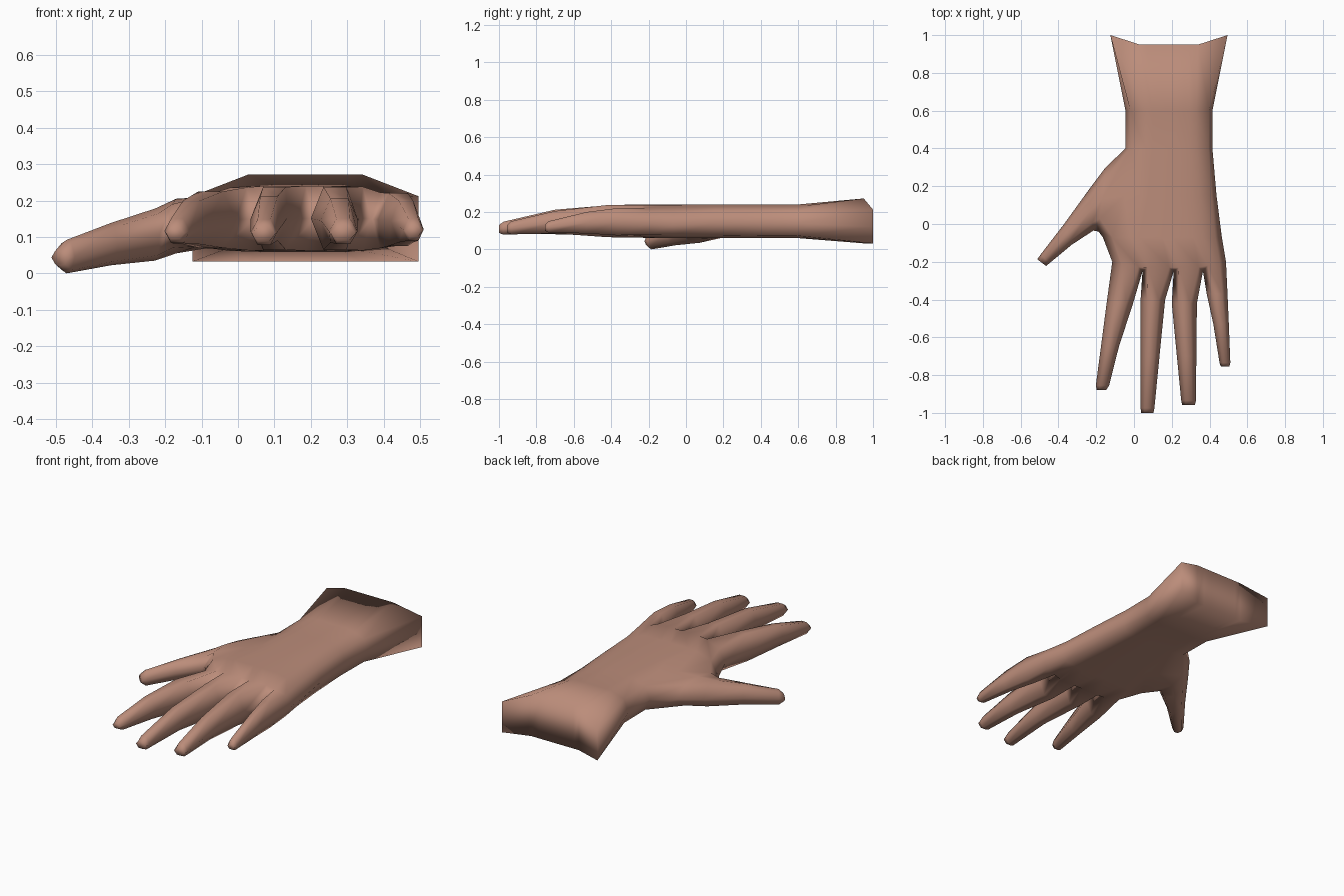
import bpy, bmesh

if "Cube" in bpy.data.objects:
    bpy.data.objects.remove(bpy.data.objects["Cube"])

skin = bpy.data.materials.new("warm skin")
skin.diffuse_color = (0.50, 0.265, 0.195, 1)
skin.use_nodes = True
skin.node_tree.nodes["Principled BSDF"].inputs["Base Color"].default_value = skin.diffuse_color

bm = bmesh.new()


def vert(x, y, z):
    return bm.verts.new((x, y, z))


def bridge(a, b, skip=()):
    """Join two rings of equal length with quads."""
    n = len(a)
    for i in range(n):
        if i not in skip:
            j = (i + 1) % n
            bm.faces.new((a[i], a[j], b[j], b[i]))


# Positions of the finger columns across the hand, at the cuff and knuckles
CUFF = [0, .25, .31, .50, .585, .67, .75, 1]
KNUCKLE = [.08, .23, .31, .50, .585, .76, .84, .945]


def palm_ring(y, dy, xl, xr, top, bottom, drop, rise, mid, mix):
    """Ring of 18: left edge, 8 on top, right edge, 8 underneath."""
    w = xr - xl
    fs = [a + (b - a) * mix for a, b in zip(CUFF, KNUCKLE)]
    edge = [max(0, abs(f - .5) - .25) / .25 for f in fs]
    upper = [vert(xl + w * f, y + dy * e, top - drop * e) for f, e in zip(fs, edge)]
    lower = [vert(xl + w * f, y + dy * e, bottom + rise * e) for f, e in zip(fs, edge)]
    return ([vert(xl, y + dy, mid)] + upper
            + [vert(xr, y + dy, mid)] + lower[::-1])


# Forearm cuff, wrist and palm
rings = [palm_ring(*r) for r in (
    (.95, .05, -.125, .495, .272, .032, .06, 0, .12, 0),
    (.60, 0, -.045, .415, .240, .060, .04, .015, .14, .7),
    (.40, 0, -.045, .415, .240, .060, .04, .015, .14, .8),
    (.15, 0, -.09, .437, .240, .060, .04, .02, .14, .9),
    (-.07, 0, -.165, .465, .240, .060, .05, .02, .13, 1),
    (-.23, .03, -.115, .487, .240, .062, .05, .02, .14, 1),
)]
for k in range(5):
    bridge(rings[k], rings[k + 1], skip=(0, 17) if k in (2, 3) else ())

# Closed end of the forearm
c = rings[0]
bm.faces.new((c[0], c[1], c[17]))
bm.faces.new((c[9], c[10], c[8]))
for i in range(1, 8):
    bm.faces.new((c[i], c[i + 1], c[17 - i], c[18 - i]))

# Webs between the fingers
kn = rings[-1]
mids = [kn[0]] + [vert(x, -.25, .15) for x in (.045, .21, .365)] + [kn[9]]
for k in range(3):
    r, l = 2 + 2 * k, 3 + 2 * k
    bm.faces.new((kn[r], kn[l], mids[k + 1]))
    bm.faces.new((kn[18 - r], mids[k + 1], kn[18 - l]))

# Fingers: y, left x, right x, top z, bottom z of each ring
FINGERS = (
    ((-.42, -.145, -.005, .225, .070), (-.65, -.175, -.08, .20, .08),
     (-.855, -.202, -.132, .15, .083), (-.88, -.197, -.148, .125, .095)),
    ((-.40, .035, .165, .237, .065), (-.70, .035, .135, .212, .09),
     (-.975, .035, .108, .148, .078), (-1.0, .038, .103, .13, .088)),
    ((-.42, .20, .333, .237, .065), (-.70, .227, .33, .205, .085),
     (-.935, .25, .328, .15, .080), (-.957, .255, .323, .13, .09)),
    ((-.37, .385, .495, .220, .075), (-.53, .42, .502, .20, .085),
     (-.735, .453, .51, .15, .09), (-.755, .46, .505, .13, .1)),
)
for k, sections in enumerate(FINGERS):
    l, r = 1 + 2 * k, 2 + 2 * k
    prev = [mids[k], kn[l], kn[r], mids[k + 1], kn[18 - r], kn[18 - l]]
    for y, xl, xr, zt, zb in sections:
        q, zm = (xr - xl) * .26, (zt + zb) / 2
        ring = [vert(xl, y, zm), vert(xl + q, y, zt), vert(xr - q, y, zt),
                vert(xr, y, zm), vert(xr - q, y, zb), vert(xl + q, y, zb)]
        bridge(prev, ring)
        prev = ring
    bm.faces.new(prev)

# Thumb, growing from the opening in the side of the palm
a, b, d = rings[2:5]
prev = [a[0], a[1], b[1], d[1], d[0], d[17], b[17], a[17]]
for ox, oy, ix, iy, zt, zb in (
        (-.15, .30, -.188, -.04, .205, .055),
        (-.24, .18, -.215, -.035, .178, .035),
        (-.37, .0, -.33, -.11, .138, .022),
        (-.493, -.160, -.448, -.208, .092, .0),
        (-.512, -.187, -.465, -.222, .065, .022)):
    zm, h = (zt + zb) / 2, (zt - zb) / 2
    ring = []
    for f, s in ((0, 0), (.2, .8), (.5, 1), (.8, .8), (1, 0),
                 (.8, -.8), (.5, -1), (.2, -.8)):
        ring.append(vert(ox + (ix - ox) * f, oy + (iy - oy) * f, zm + h * s))
    bridge(prev, ring)
    prev = ring
bm.faces.new(prev)

# Clean up and finish
bmesh.ops.delete(bm, geom=[v for v in bm.verts if not v.link_faces], context='VERTS')
bmesh.ops.recalc_face_normals(bm, faces=bm.faces[:])
for f in bm.faces:
    f.smooth = True
mesh = bpy.data.meshes.new("hand")
bm.to_mesh(mesh)
bm.free()
mesh.materials.append(skin)
hand = bpy.data.objects.new("hand", mesh)
bpy.context.collection.objects.link(hand)
